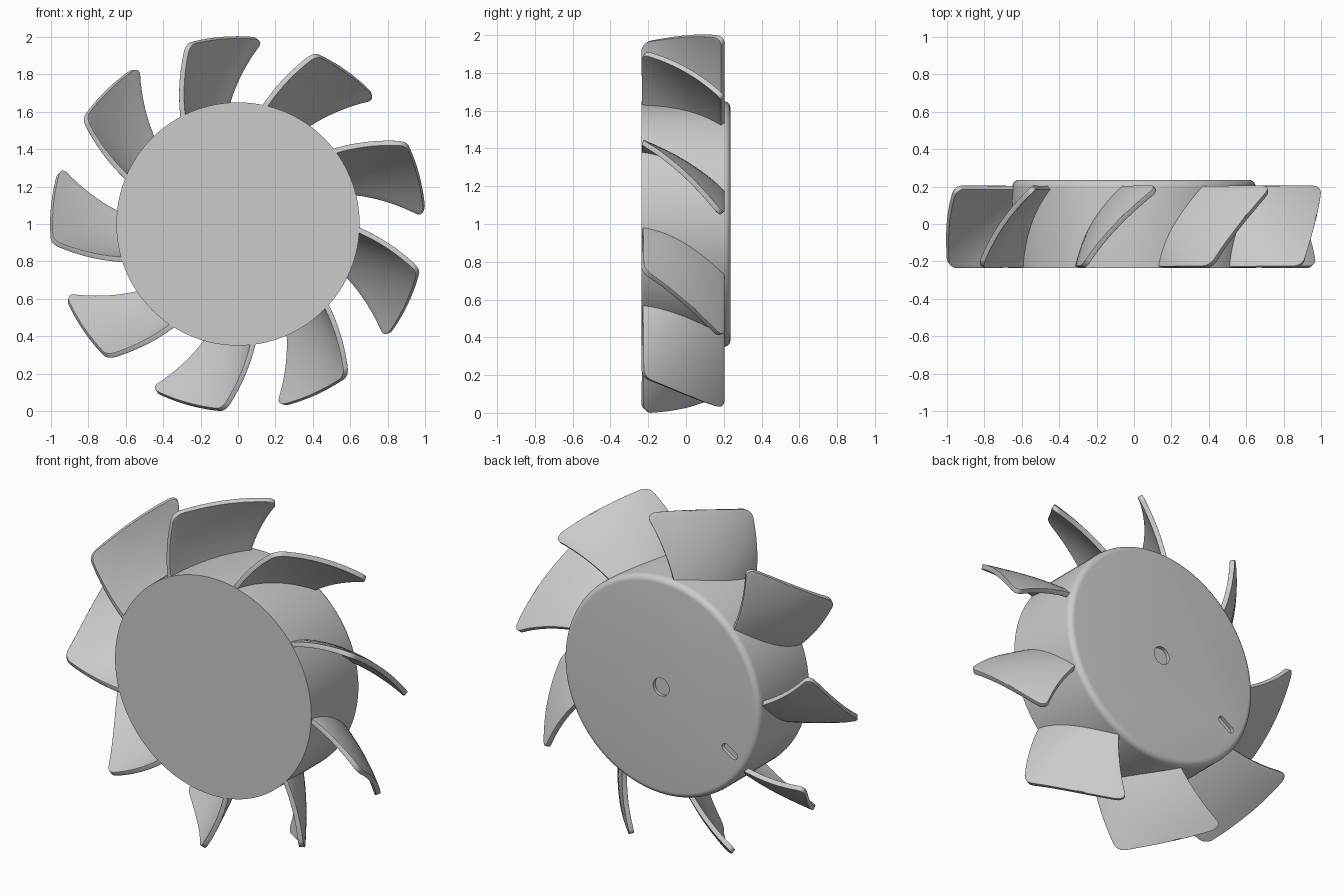
import bpy, bmesh
from math import sin, cos, pi, radians, sqrt
from mathutils import Matrix

cube = bpy.data.objects.get("Cube")
if cube:
    bpy.data.objects.remove(cube, do_unlink=True)

BLADES = 9
HUB_R, FRONT, BACK = 0.65, -0.235, 0.235
CENTRE_Z = 1.0

grey = bpy.data.materials.new("plain grey")
grey.use_nodes = True
grey.diffuse_color = (0.6, 0.6, 0.6, 1)
grey.node_tree.nodes["Principled BSDF"].inputs["Base Color"].default_value = (0.6, 0.6, 0.6, 1)


def add_object(name, bm):
    bmesh.ops.recalc_face_normals(bm, faces=bm.faces)
    mesh = bpy.data.meshes.new(name)
    bm.to_mesh(mesh)
    bm.free()
    mesh.materials.append(grey)
    obj = bpy.data.objects.new(name, mesh)
    bpy.context.collection.objects.link(obj)
    obj.location.z = CENTRE_Z
    return obj


def smooth(obj):
    bpy.ops.object.select_all(action="DESELECT")
    obj.select_set(True)
    bpy.context.view_layer.objects.active = obj
    bpy.ops.object.shade_smooth_by_angle(angle=radians(35))


def prism(outline, y0, y1):
    """Extrude an x-z outline along y."""
    bm = bmesh.new()
    base = bm.faces.new([bm.verts.new((x, y0, z)) for x, z in outline])
    new = bmesh.ops.extrude_face_region(bm, geom=[base])["geom"]
    moved = [v for v in new if isinstance(v, bmesh.types.BMVert)]
    bmesh.ops.translate(bm, verts=moved, vec=(0, y1 - y0, 0))
    return bm


def circle(radius, count):
    return [(radius * cos(2 * pi * i / count), radius * sin(2 * pi * i / count))
            for i in range(count)]


# Hub drum with a rounded rear rim
bm = prism(circle(HUB_R, 128), FRONT, BACK)
rim = [e for e in bm.edges if all(v.co.y > 0 for v in e.verts)]
bmesh.ops.bevel(bm, geom=rim, offset=0.035, segments=6, profile=0.5, affect="EDGES")
hub = add_object("hub", bm)

# Shallow recesses in the rear face: shaft hole and radial slot
hole = add_object("shaft_hole_cutter", prism(circle(0.053, 32), BACK - 0.02, BACK + 0.05))
slot_outline = []
for side, start in ((1, -pi / 2), (-1, pi / 2)):
    for i in range(9):
        a = start + pi * i / 8
        slot_outline.append((side * 0.035 + 0.022 * cos(a), 0.022 * sin(a)))
bm = prism(slot_outline, BACK - 0.02, BACK + 0.05)
bmesh.ops.transform(bm, verts=bm.verts, matrix=Matrix.Translation((-0.455, 0, -0.265))
                    @ Matrix.Rotation(radians(-33), 4, "Y"))
slot = add_object("slot_cutter", bm)
for cutter in (hole, slot):
    mod = hub.modifiers.new("recess", "BOOLEAN")
    mod.operation = "DIFFERENCE"
    mod.solver = "EXACT"
    mod.object = cutter
    cutter.hide_render = True
    cutter.hide_viewport = True
    cutter.display_type = "WIRE"
smooth(hub)


# Blade surface: swept back outwards, with more twist towards the rear
def blade_point(r, t):
    front_angle = 27 - 33 * (r - HUB_R)
    back_angle = 4.5 - 35 * (r - HUB_R)
    bend = 0.75 - 1.2 * (r - HUB_R)
    f = t * (1 - bend) + t * t * bend
    a = radians(90 + front_angle + (back_angle - front_angle) * f)
    return r * cos(a), -0.23 + 0.425 * t, r * sin(a)


ROOT, TIP, CORNER, COLS = 0.62, 0.998, 0.04, 20
radii = [ROOT + (TIP - CORNER - ROOT) * i / 10 for i in range(11)]
radii += [TIP - CORNER + CORNER * sin(pi / 2 * i / 6) for i in range(1, 7)]


def make_blade(index):
    bm = bmesh.new()
    rows = []
    for r in radii:
        over = max(0, r - (TIP - CORNER))
        inset = (CORNER - sqrt(max(0, CORNER ** 2 - over ** 2))) / 0.425
        rows.append([bm.verts.new(blade_point(r, inset + (1 - 2 * inset) * j / COLS))
                     for j in range(COLS + 1)])
    for low, high in zip(rows, rows[1:]):
        for j in range(COLS):
            bm.faces.new((low[j], low[j + 1], high[j + 1], high[j]))
    turn = Matrix.Rotation(2 * pi * index / BLADES, 4, "Y")
    bmesh.ops.transform(bm, matrix=turn, verts=bm.verts)
    blade = add_object(f"blade_{index + 1}", bm)
    solid = blade.modifiers.new("thickness", "SOLIDIFY")
    solid.thickness = 0.028
    solid.offset = 0
    bevel = blade.modifiers.new("soft edges", "BEVEL")
    bevel.width = 0.008
    bevel.segments = 3
    bevel.limit_method = "ANGLE"
    bevel.angle_limit = radians(50)
    smooth(blade)


for i in range(BLADES):
    make_blade(i)
